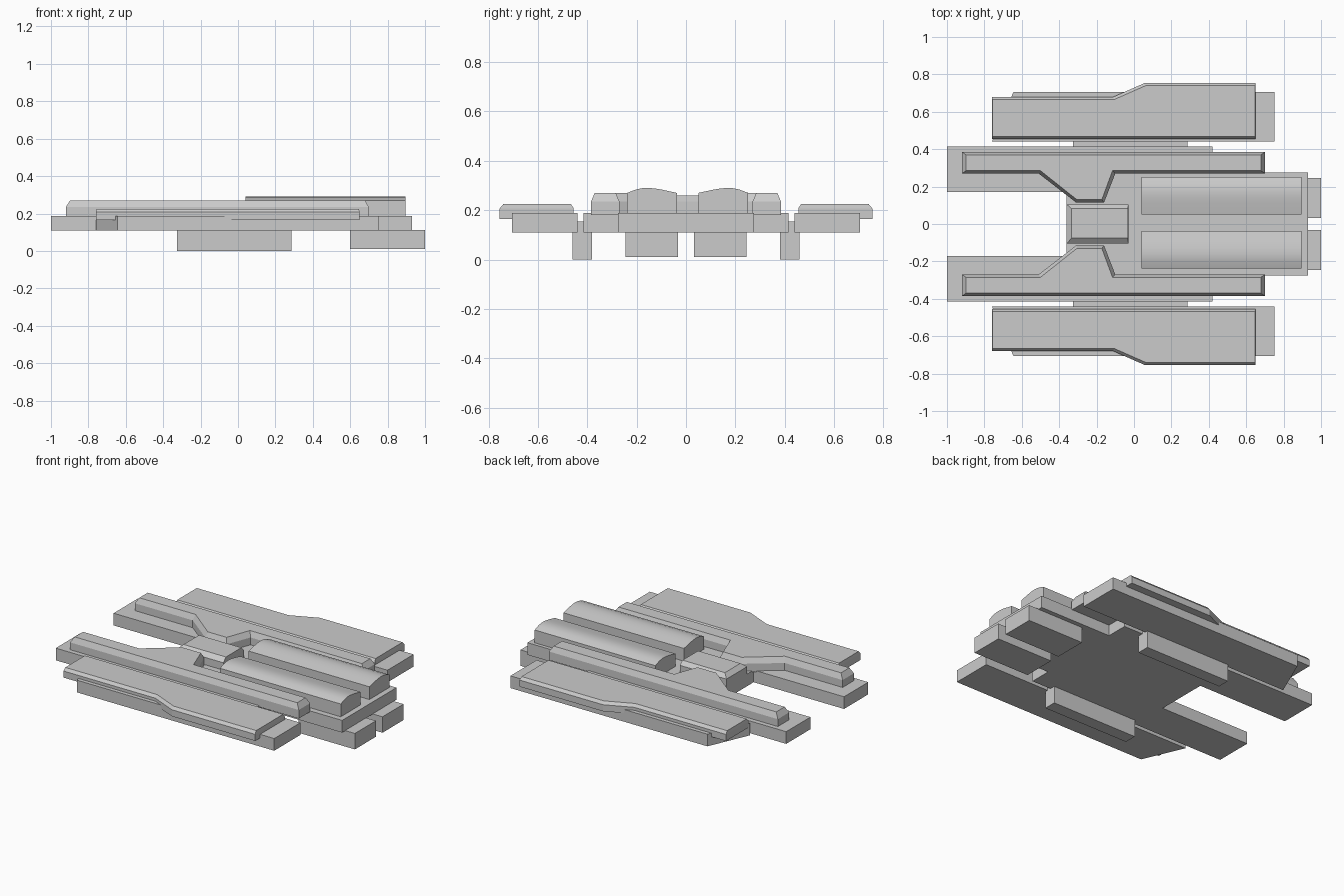
import bpy, bmesh

if "Cube" in bpy.data.objects:
    bpy.data.objects.remove(bpy.data.objects["Cube"])


def loft(name, layers, flip=1):
    """Stack matching outlines [(z, [(x, y), ...]), ...] into a closed solid; flip=-1 mirrors y."""
    bm = bmesh.new()
    rings = [[bm.verts.new((x, y * flip, z)) for x, y in pts] for z, pts in layers]
    n = len(rings[0])
    for a, b in zip(rings, rings[1:]):
        for i in range(n):
            j = (i + 1) % n
            bm.faces.new((a[i], a[j], b[j], b[i]))
    bm.faces.new(rings[0][::-1])
    bm.faces.new(rings[-1])
    bmesh.ops.recalc_face_normals(bm, faces=bm.faces)
    me = bpy.data.meshes.new(name)
    bm.to_mesh(me)
    bm.free()
    ob = bpy.data.objects.new(name, me)
    bpy.context.collection.objects.link(ob)
    return ob


def rect(x0, x1, y0, y1):
    return [(x0, y0), (x1, y0), (x1, y1), (x0, y1)]


def prism(name, pts, z0, z1, flip=1):
    return loft(name, [(z0, pts), (z1, pts)], flip)


def long_hump(name, x0, x1, section):
    """Extrude a (y, z) cross-section along x."""
    ob = loft(name, [(x0, section), (x1, section)])
    for v in ob.data.vertices:
        y, z, x = v.co
        v.co = (x, y, z)
    bpy.context.view_layer.objects.active = ob
    ob.select_set(True)
    bpy.ops.object.shade_smooth_by_angle(angle=0.5)
    ob.select_set(False)
    return ob


# central deck
prism("center_deck", rect(-0.36, 0.93, -0.275, 0.275), 0.11, 0.188)

# bevelled central block
low = rect(-0.36, -0.03, -0.105, 0.105)
loft("center_block", [(0.18, low), (0.235, low), (0.26, rect(-0.333, -0.033, -0.075, 0.082))])

# outlines for the mirrored rails and plates
rail = [(-0.92, 0.385), (-0.92, 0.27), (-0.51, 0.27), (-0.31, 0.115), (-0.16, 0.115),
        (-0.10, 0.27), (0.70, 0.27), (0.70, 0.385)]
rail_top = [(-0.898, 0.37), (-0.898, 0.285), (-0.50, 0.285), (-0.305, 0.13), (-0.172, 0.13),
            (-0.115, 0.285), (0.678, 0.285), (0.678, 0.37)]
plate = [(-0.76, 0.455), (0.65, 0.455), (0.65, 0.755), (0.06, 0.755), (-0.11, 0.68), (-0.76, 0.68)]
plate_top = [(-0.757, 0.467), (0.647, 0.467), (0.647, 0.74), (0.063, 0.74), (-0.107, 0.665), (-0.757, 0.665)]
outer = [(-0.76, 0.44), (0.75, 0.44), (0.75, 0.705), (-0.645, 0.705)]

for side, s in (("left", -1), ("right", 1)):
    # long forked deck prong and its raised rail
    prism("prong_" + side, rect(-1.0, 0.42, 0.17, 0.415), 0.11, 0.188, s)
    loft("rail_" + side, [(0.18, rail), (0.235, rail), (0.27, rail_top)], s)
    # outer slab with slanted end, topped by stepped armour plate
    prism("outer_slab_" + side, outer, 0.11, 0.188, s)
    loft("outer_plate_" + side, [(0.165, plate), (0.207, plate), (0.225, plate_top)], s)
    # feet underneath
    prism("side_foot_" + side, rect(-0.325, 0.285, 0.38, 0.46), 0.0, 0.155, s)
    prism("end_foot_" + side, rect(0.60, 1.0, 0.033, 0.246), 0.01, 0.112, s)
    # rounded hump, slightly off centre
    shift = 0.05 if s > 0 else 0.037
    crown = [(0.0, 0.18), (0.0, 0.27), (0.06, 0.283), (0.09, 0.288), (0.115, 0.29),
             (0.14, 0.289), (0.165, 0.284), (0.202, 0.27), (0.202, 0.18)]
    long_hump("hump_" + side, 0.04, 0.895, [(s * (y + shift), z) for y, z in crown])
